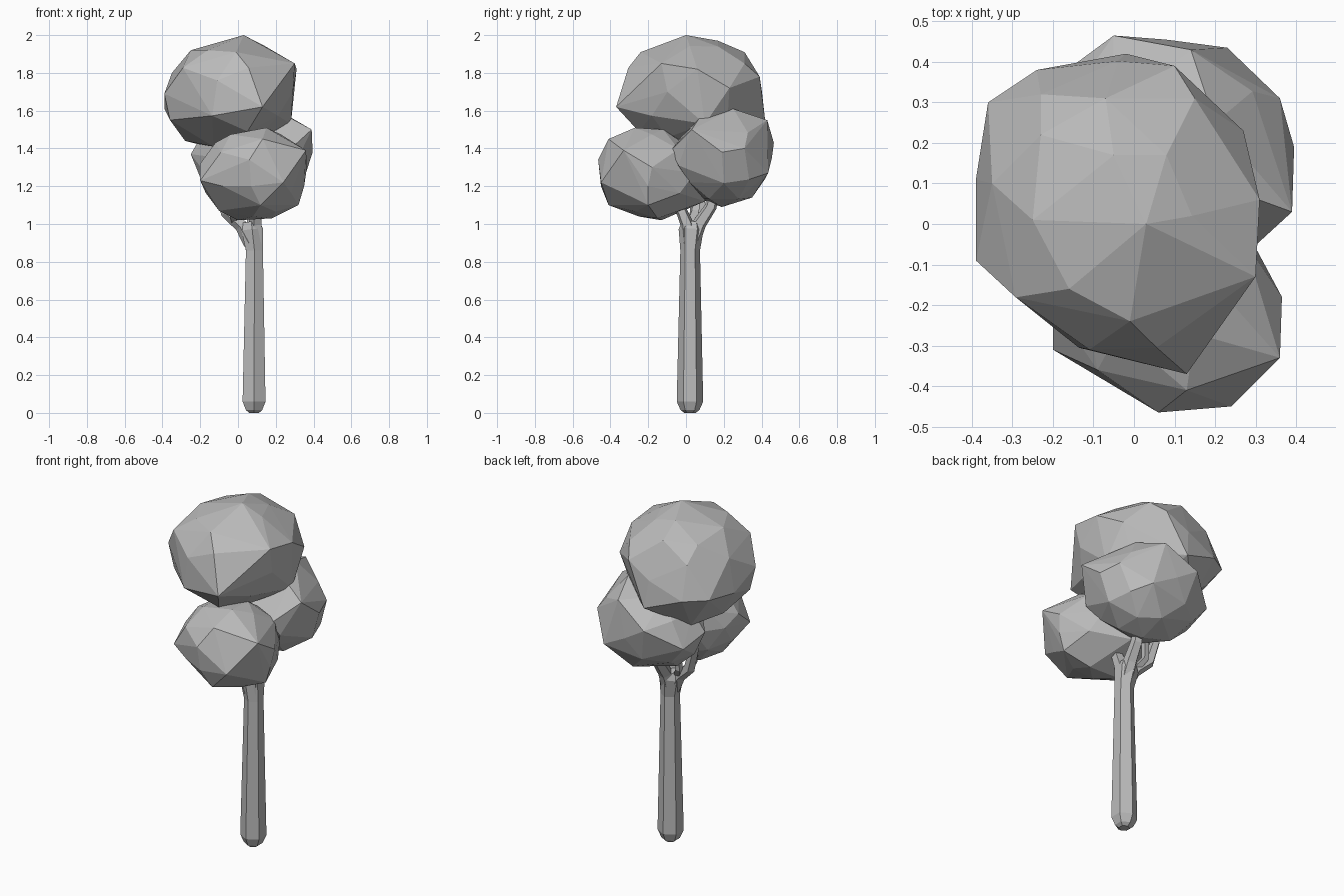
import bpy
import bmesh
import math
from mathutils import Vector

cube = bpy.data.objects.get("Cube")
if cube:
    bpy.data.objects.remove(cube, do_unlink=True)

grey = bpy.data.materials.new("plain_grey")
grey.use_nodes = True
tone = (0.5, 0.5, 0.5, 1)
grey.diffuse_color = tone
grey.node_tree.nodes["Principled BSDF"].inputs["Base Color"].default_value = tone


def finish(name, bm):
    bmesh.ops.recalc_face_normals(bm, faces=bm.faces)
    mesh = bpy.data.meshes.new(name)
    bm.to_mesh(mesh)
    bm.free()
    mesh.materials.append(grey)
    obj = bpy.data.objects.new(name, mesh)
    bpy.context.collection.objects.link(obj)
    return obj


def foliage(name, centre, radii, corners):
    """Faceted clump: prominent corners, filled in by a coarse ellipsoid."""
    centre, radii = Vector(centre), Vector(radii)
    bm = bmesh.new()
    bmesh.ops.create_icosphere(bm, subdivisions=2, radius=1)
    filler = [v.co.copy() for v in bm.verts]
    bm.clear()
    heads = [Vector(d / r for d, r in zip(Vector(p) - centre, radii))
             for p in corners]
    for p in corners:
        bm.verts.new(p)
    for f in filler:
        if all(f.angle(h) > 0.36 for h in heads):
            bm.verts.new(centre + Vector(a * r for a, r in zip(f, radii)) * 0.98)
    bmesh.ops.convex_hull(bm, input=bm.verts)
    loose = [v for v in bm.verts if not v.link_faces]
    bmesh.ops.delete(bm, geom=loose, context="VERTS")
    return finish(name, bm)


def limb(name, path, radii, sides):
    """Tapered flat-sided tube along a path."""
    pts = [Vector(p) for p in path]
    bm = bmesh.new()
    rings = []
    for i, p in enumerate(pts):
        d = pts[min(i + 1, len(pts) - 1)] - pts[max(i - 1, 0)]
        turn = Vector((0, 0, 1)).rotation_difference(d.normalized())
        ring = []
        for k in range(sides):
            a = math.tau * (k + 0.5) / sides
            ring.append(bm.verts.new(
                p + turn @ Vector((math.cos(a), math.sin(a), 0)) * radii[i]))
        rings.append(ring)
    for low, high in zip(rings, rings[1:]):
        for k in range(sides):
            n = (k + 1) % sides
            bm.faces.new((low[k], low[n], high[n], high[k]))
    bm.faces.new(rings[0][::-1])
    bm.faces.new(rings[-1])
    return finish(name, bm)


# Foliage clumps
foliage("top_foliage", (-.04, .02, 1.7), (.355, .39, .29), [
    (.03, 0, 2), (-.05, .17, 1.97), (.08, .17, 1.94), (.15, .31, 1.85),
    (-.01, -.24, 1.91), (-.16, -.16, 1.92), (-.25, .01, 1.92), (-.23, .32, 1.81),
    (-.07, .31, 1.91), (-.23, .22, 1.89),
    (.3, -.13, 1.85), (.31, .06, 1.82), (.27, .23, 1.72), (.13, -.37, 1.62),
    (-.39, .11, 1.61), (-.36, .3, 1.63), (-.24, .38, 1.62), (-.02, .42, 1.54),
    (.1, .39, 1.78), (-.39, -.09, 1.69), (-.11, -.31, 1.76), (-.28, .05, 1.44),
    (.28, .1, 1.53), (-.13, -.05, 1.41), (.05, -.25, 1.49), (-.2, -.23, 1.65),
    (-.35, .1, 1.8), (-.2, .24, 1.42), (.06, .14, 1.42), (-.36, -.08, 1.55)])

foliage("front_foliage", (.08, -.18, 1.27), (.285, .285, .245), [
    (-.2, -.31, 1.23), (-.2, -.2, 1.32), (-.12, -.2, 1.43), (.15, -.27, 1.51),
    (.15, -.12, 1.5), (.36, -.33, 1.39), (.365, -.18, 1.3), (.35, -.2, 1.2),
    (.32, -.2, 1.1), (.18, -.15, 1.03), (0, -.13, 1.02), (-.1, -.2, 1.07),
    (.06, -.465, 1.34), (.07, -.45, 1.2), (.24, -.45, 1.22), (.13, -.41, 1.45),
    (.12, -.41, 1.1), (-.09, -.36, 1.38), (.1, .1, 1.12), (-.08, -.37, 1.2),
    (.08, -.25, 1.04)])

foliage("back_foliage", (.08, .2, 1.35), (.315, .26, .26), [
    (.39, .03, 1.5), (.28, .07, 1.56), (-.25, .18, 1.37), (.2, .25, 1.61),
    (.14, .43, 1.55), (-.05, .465, 1.43), (.23, .435, 1.27), (.36, .31, 1.4),
    (.395, .19, 1.38), (.1, .35, 1.14), (.1, .19, 1.09), (.25, .02, 1.22),
    (.3, -.04, 1.31), (.27, -.08, 1.39), (-.22, .34, 1.32)])

# Trunk with rounded foot and flared fork
limb("trunk", [(.085, .021, 0), (.085, .021, .015), (.085, .021, .06),
               (.087, .022, .86), (.075, .027, .97), (.07, .03, 1.01)],
     (.03, .05, .07, .052, .066, .05), 6)

# Branches: each rises from the fork into a clump, some with a thin twig
branches = {
    "left_branch": ([(.07, .02, .9), (.02, .03, .99), (-.06, .05, 1.06),
                     (-.1, .06, 1.2), (-.08, .06, 1.45)], 5, .042),
    "back_branch": ([(.085, .03, .9), (.085, .07, 1.0), (.09, .13, 1.09),
                     (.09, .18, 1.3)], 5, .044),
    "front_branch": ([(.09, .015, .9), (.095, .005, 1.0), (.095, -.02, 1.06),
                      (.08, -.1, 1.2)], 5, .042),
    "middle_twig": ([(.03, .03, .98), (-.01, .08, 1.05), (0, .1, 1.3)], 4, .024),
    "side_twig": ([(-.02, .03, 1.02), (-.03, -.03, 1.06), (0, -.1, 1.15)], 4, .022),
}
for name, (path, sides, size) in branches.items():
    taper = [size * (1 - 0.12 * i) for i in range(len(path))]
    limb(name, path, taper, sides)
